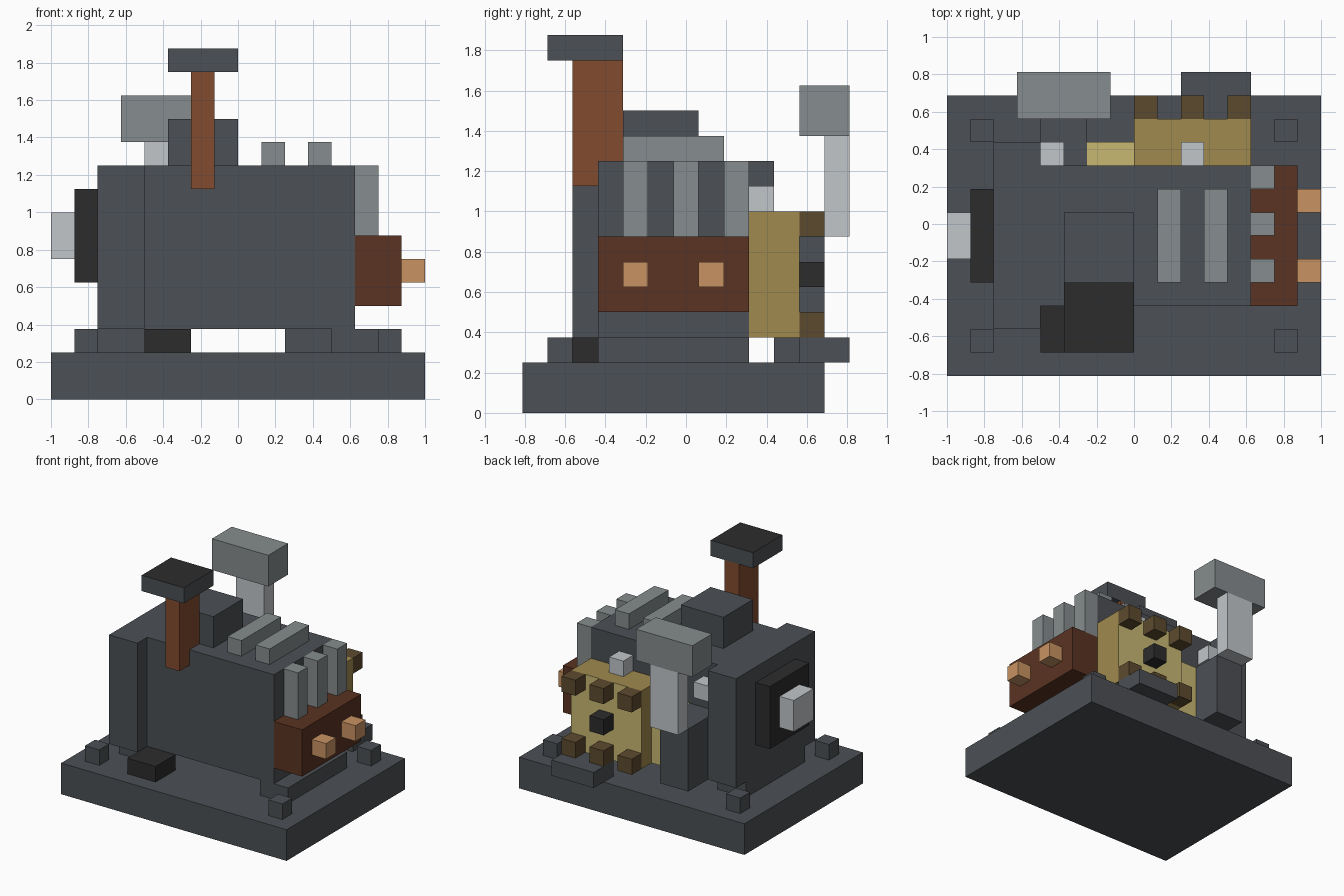
import bpy
import bmesh

if "Cube" in bpy.data.objects:
    bpy.data.objects.remove(bpy.data.objects["Cube"])

U = 0.0625  # every part sits on a 1/16 unit lattice


def material(name, rgb):
    m = bpy.data.materials.new(name)
    lin = [((c / 255 + 0.055) / 1.055) ** 2.4 for c in rgb]
    m.diffuse_color = (*lin, 1)
    m.use_nodes = True
    m.node_tree.nodes["Principled BSDF"].inputs["Base Color"].default_value = m.diffuse_color
    return m


DARK = material("dark_grey", (76, 80, 85))
MID = material("mid_grey", (134, 140, 142))
LIGHT = material("light_grey", (194, 198, 201))
BLACK = material("black", (44, 44, 44))
RUST = material("rust", (130, 76, 46))
BROWN = material("brown", (90, 51, 34))
COPPER = material("copper", (201, 147, 98))
BRASS = material("brass", (160, 138, 78))
BRONZE = material("dark_bronze", (92, 74, 46))
PALE = material("pale_brass", (200, 184, 114))


def box(name, x, y, z, mat, accent=None, axis=2):
    """Box from lattice ranges; faces pointing along +axis may take an accent."""
    bm = bmesh.new()
    bmesh.ops.create_cube(bm, size=1)
    for v in bm.verts:
        v.co = [(r[0] if c < 0 else r[1]) * U for c, r in zip(v.co, (x, y, z))]
    bm.normal_update()
    mesh = bpy.data.meshes.new(name)
    mesh.materials.append(mat)
    if accent:
        mesh.materials.append(accent)
        for f in bm.faces:
            f.material_index = int(f.normal[axis] > 0.5)
    bm.to_mesh(mesh)
    bm.free()
    ob = bpy.data.objects.new(name, mesh)
    bpy.context.collection.objects.link(ob)
    return ob


# Base plate with corner bolts
box("base_plate", (-16, 16), (-13, 11), (0, 4), DARK)
for x in (-14, 12):
    for y in (-11, 7):
        box("base_bolt", (x, x + 2), (y, y + 2), (4, 6), DARK)

# Feet and steps
for x in (-12, 8):
    box("engine_foot", (x, x + 4), (-7, 5), (4, 6), DARK)
box("front_step", (-8, -4), (-11, -7), (4, 6), BLACK)
box("rear_step", (4, 10), (9, 13), (4, 6), DARK)

# Engine block, end housing and top cover
box("engine_block", (-8, 10), (-7, 5), (6, 20), DARK)
box("end_housing", (-12, -8), (-9, 7), (6, 20), DARK)
box("top_cover", (-6, 0), (-5, 1), (20, 24), DARK)
for x in (2, 6):
    box("top_rail", (x, x + 2), (-5, 3), (20, 22), MID)

# Output panel and shaft
box("side_panel", (-14, -12), (-5, 3), (10, 18), BLACK)
box("output_shaft", (-16, -14), (-3, 1), (12, 16), LIGHT)

# Chimney with sooty cap
box("chimney", (-4, -2), (-9, -5), (18, 28), RUST)
box("chimney_cap", (-6, 0), (-11, -5), (28, 30), DARK, BLACK, 2)

# Exhaust manifold with pipes and copper fittings
box("manifold", (10, 14), (-7, 5), (8, 14), BROWN)
for y in (-5, -1, 3):
    box("manifold_pipe", (10, 12), (y, y + 2), (14, 20), MID)
for y in (-5, 1):
    box("copper_fitting", (14, 16), (y, y + 2), (10, 12), COPPER)

# Brass gear housing on the back
box("gear_housing", (0, 10), (5, 9), (6, 16), BRASS, PALE, 1)
box("housing_link", (-4, 0), (5, 7), (6, 14), PALE)
for x in (0, 4, 8):
    for z in (6, 14):
        box("housing_bolt", (x, x + 2), (9, 11), (z, z + 2), BRONZE)
box("housing_axle", (4, 6), (9, 11), (10, 12), BLACK)
for x in (-8, 4):
    box("rear_connector", (x, x + 2), (5, 7), (16, 18), LIGHT)

# Air intake on the back
box("intake_base", (-8, -4), (5, 11), (6, 14), DARK)
box("intake_post", (-8, -4), (11, 13), (14, 22), LIGHT)
box("intake_head", (-10, -2), (9, 13), (22, 26), MID)
